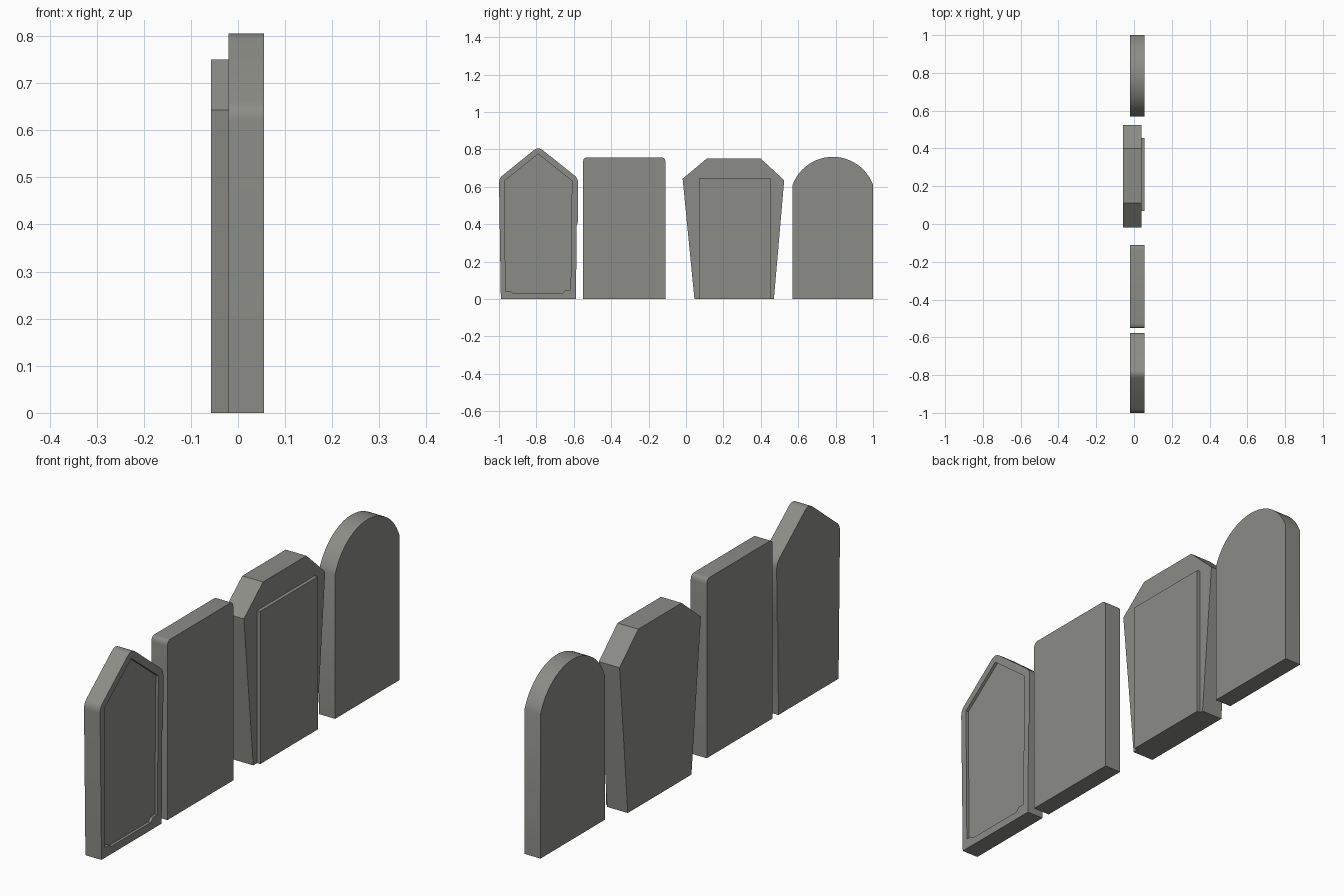
import bpy, bmesh, math
from mathutils import Vector

if "Cube" in bpy.data.objects:
    bpy.data.objects.remove(bpy.data.objects["Cube"])

stone = bpy.data.materials.new("grey_stone")
stone.diffuse_color = (0.26, 0.265, 0.24, 1)
stone.use_nodes = True
stone.node_tree.nodes["Principled BSDF"].inputs["Base Color"].default_value = stone.diffuse_color


def rounded(points, radii, steps=4):
    """Outline in (y, z) with chosen corners rounded off: {corner index: cut length}."""
    out = []
    for i, p in enumerate(points):
        p = Vector(p)
        if i not in radii:
            out.append(p)
            continue
        a = p + (Vector(points[i - 1]) - p).normalized() * radii[i]
        b = p + (Vector(points[(i + 1) % len(points)]) - p).normalized() * radii[i]
        for s in range(steps + 1):
            t = s / steps
            out.append(a * (1 - t) ** 2 + p * 2 * t * (1 - t) + b * t * t)
    return out


def slab(name, outline, x0, x1):
    """Extrude a (y, z) outline along x."""
    bm = bmesh.new()
    face = bm.faces.new([bm.verts.new((x0, y, z)) for y, z in outline])
    ext = bmesh.ops.extrude_face_region(bm, geom=[face], use_keep_orig=True)
    moved = [v for v in ext["geom"] if isinstance(v, bmesh.types.BMVert)]
    bmesh.ops.translate(bm, verts=moved, vec=(x1 - x0, 0, 0))
    bmesh.ops.recalc_face_normals(bm, faces=bm.faces)
    mesh = bpy.data.meshes.new(name)
    bm.to_mesh(mesh)
    bm.free()
    mesh.materials.append(stone)
    obj = bpy.data.objects.new(name, mesh)
    bpy.context.collection.objects.link(obj)
    bpy.ops.object.select_all(action='DESELECT')
    obj.select_set(True)
    bpy.context.view_layer.objects.active = obj
    bpy.ops.object.shade_smooth_by_angle(angle=math.radians(25))
    return obj


BACK, FRONT = -0.02, 0.055

# Pointed headstone with a sunken panel
pointed = slab("pointed_headstone", rounded(
    [(-0.99, 0), (-0.588, 0), (-0.585, 0.39), (-0.578, 0.41), (-0.577, 0.645),
     (-0.79, 0.815), (-1.0, 0.645)], {4: 0.024, 5: 0.032, 6: 0.024}), BACK, FRONT)
panel = slab("panel_cutter",
             [(-0.965, 0.043), (-0.94, 0.043), (-0.925, 0.032), (-0.66, 0.032),
              (-0.645, 0.048), (-0.617, 0.048), (-0.61, 0.632), (-0.79, 0.775),
              (-0.97, 0.632)], FRONT - 0.012, FRONT + 0.05)
panel.hide_render = True
panel.hide_set(True)
cut = pointed.modifiers.new("sunken_panel", 'BOOLEAN')
cut.operation = 'DIFFERENCE'
cut.solver = 'EXACT'
cut.object = panel

# Square headstone with softened top corners
slab("square_headstone", rounded(
    [(-0.55, 0), (-0.11, 0), (-0.11, 0.757), (-0.55, 0.757)],
    {2: 0.022, 3: 0.022}), BACK, FRONT)

# Coffin-shaped headstone with a raised plate
slab("coffin_headstone",
     [(0.045, 0), (0.47, 0), (0.525, 0.635), (0.4, 0.75), (0.11, 0.75), (-0.018, 0.643)],
     -0.057, 0.04)
slab("raised_plate", [(0.07, 0), (0.455, 0), (0.455, 0.645), (0.07, 0.645)], 0.035, FRONT)

# Arched headstone: a shallow circular top on straight sides
cy, half, spring, top = 0.785, 0.215, 0.61, 0.76
rise = top - spring
r = (half ** 2 + rise ** 2) / (2 * rise)
sweep = math.asin(half / r)
arch = [(cy + r * math.sin(a), top - r + r * math.cos(a))
        for a in (sweep * (1 - i / 12) for i in range(25))]
slab("arched_headstone", [(cy - half, 0), (cy + half, 0)] + arch, BACK, FRONT)
